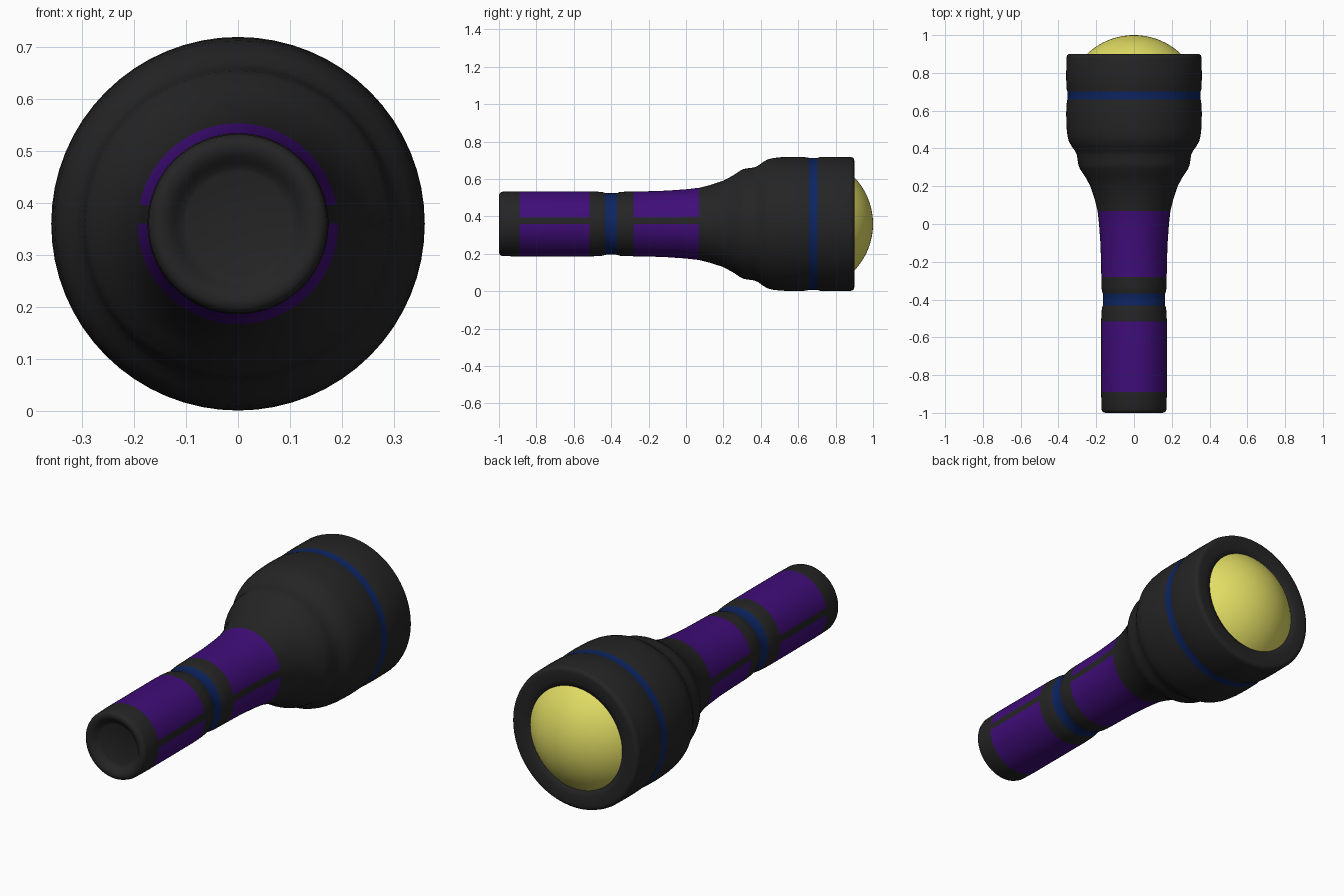
import bpy, bmesh, math

if "Cube" in bpy.data.objects:
    bpy.data.objects.remove(bpy.data.objects["Cube"])

CZ = 0.36      # height of the torch axis
SEG = 64


def material(name, rgb):
    m = bpy.data.materials.new(name)
    m.diffuse_color = (*rgb, 1)
    m.use_nodes = True
    m.node_tree.nodes["Principled BSDF"].inputs["Base Color"].default_value = m.diffuse_color
    return m


BLACK = material("black rubber", (0.018, 0.018, 0.018))
PURPLE = material("purple grip", (0.050, 0.004, 0.190))
BLUE = material("blue band", (0.004, 0.018, 0.120))
YELLOW = material("yellow lens", (0.76, 0.73, 0.13))


def lathe(name, profile, mats, rule=None):
    """Spin (y, radius) points about the long axis; radius 0 closes an end."""
    bm = bmesh.new()
    rings = []
    for y, r in profile:
        if r == 0:
            rings.append([bm.verts.new((0, y, CZ))] * SEG)
        else:
            rings.append([bm.verts.new((r * math.cos(2 * math.pi * i / SEG), y,
                                        CZ + r * math.sin(2 * math.pi * i / SEG)))
                          for i in range(SEG)])
    for k in range(len(rings) - 1):
        a, b = rings[k], rings[k + 1]
        for i in range(SEG):
            j = (i + 1) % SEG
            f = bm.faces.new(list(dict.fromkeys((a[i], a[j], b[j], b[i]))))
            if rule:
                f.material_index = rule((profile[k][0] + profile[k + 1][0]) / 2,
                                        (profile[k][1] + profile[k + 1][1]) / 2, i)
    bmesh.ops.recalc_face_normals(bm, faces=bm.faces)
    me = bpy.data.meshes.new(name)
    bm.to_mesh(me)
    bm.free()
    for m in mats:
        me.materials.append(m)
    ob = bpy.data.objects.new(name, me)
    bpy.context.collection.objects.link(ob)
    bpy.ops.object.select_all(action='DESELECT')
    ob.select_set(True)
    bpy.context.view_layer.objects.active = ob
    bpy.ops.object.shade_smooth_by_angle(angle=math.radians(50))
    return ob


# Body: dished tail, handle with waist groove, flare, stepped head, rim
body_profile = [
    (-0.970, 0), (-0.970, 0.100), (-0.973, 0.108), (-0.982, 0.119), (-0.993, 0.130),
    (-0.998, 0.140), (-1.000, 0.150), (-0.998, 0.160), (-0.992, 0.168), (-0.980, 0.172),
    (-0.890, 0.174), (-0.700, 0.174), (-0.515, 0.174), (-0.470, 0.172), (-0.445, 0.170),
    (-0.432, 0.165), (-0.400, 0.164), (-0.368, 0.165), (-0.355, 0.170), (-0.330, 0.172),
    (-0.280, 0.173), (-0.180, 0.175), (-0.100, 0.178), (0.000, 0.185), (0.070, 0.193),
    (0.130, 0.208), (0.200, 0.231), (0.250, 0.258), (0.290, 0.285), (0.310, 0.294),
    (0.335, 0.298), (0.365, 0.302), (0.385, 0.311), (0.410, 0.329), (0.435, 0.344),
    (0.465, 0.352), (0.510, 0.357), (0.580, 0.359), (0.630, 0.358), (0.658, 0.353),
    (0.702, 0.353), (0.720, 0.358), (0.780, 0.359), (0.880, 0.358), (0.893, 0.354),
    (0.899, 0.346), (0.900, 0.335), (0.899, 0.290), (0.890, 0.262), (0.870, 0.250),
    (0.840, 0),
]


def body_colour(y, r, i):
    if -0.432 < y < -0.368 or 0.658 < y < 0.702:
        return 2                                   # blue bands
    in_panel = -0.89 < y < -0.515 or -0.28 < y < 0.07
    in_slot = i in (0, 1, SEG // 2 - 1, SEG // 2 - 2)   # black gap on each side
    return 1 if in_panel and not in_slot else 0


lathe("torch_body", body_profile, [BLACK, PURPLE, BLUE], body_colour)

# Lens: domed cap seated inside the rim
R, N, half = 0.36, 14, math.radians(48)
dome = [(1.0 - R + R * math.cos(half * k / N), R * math.sin(half * k / N) if k else 0)
        for k in range(N + 1)]
lathe("lens", dome + [(dome[-1][0], 0)], [YELLOW])
